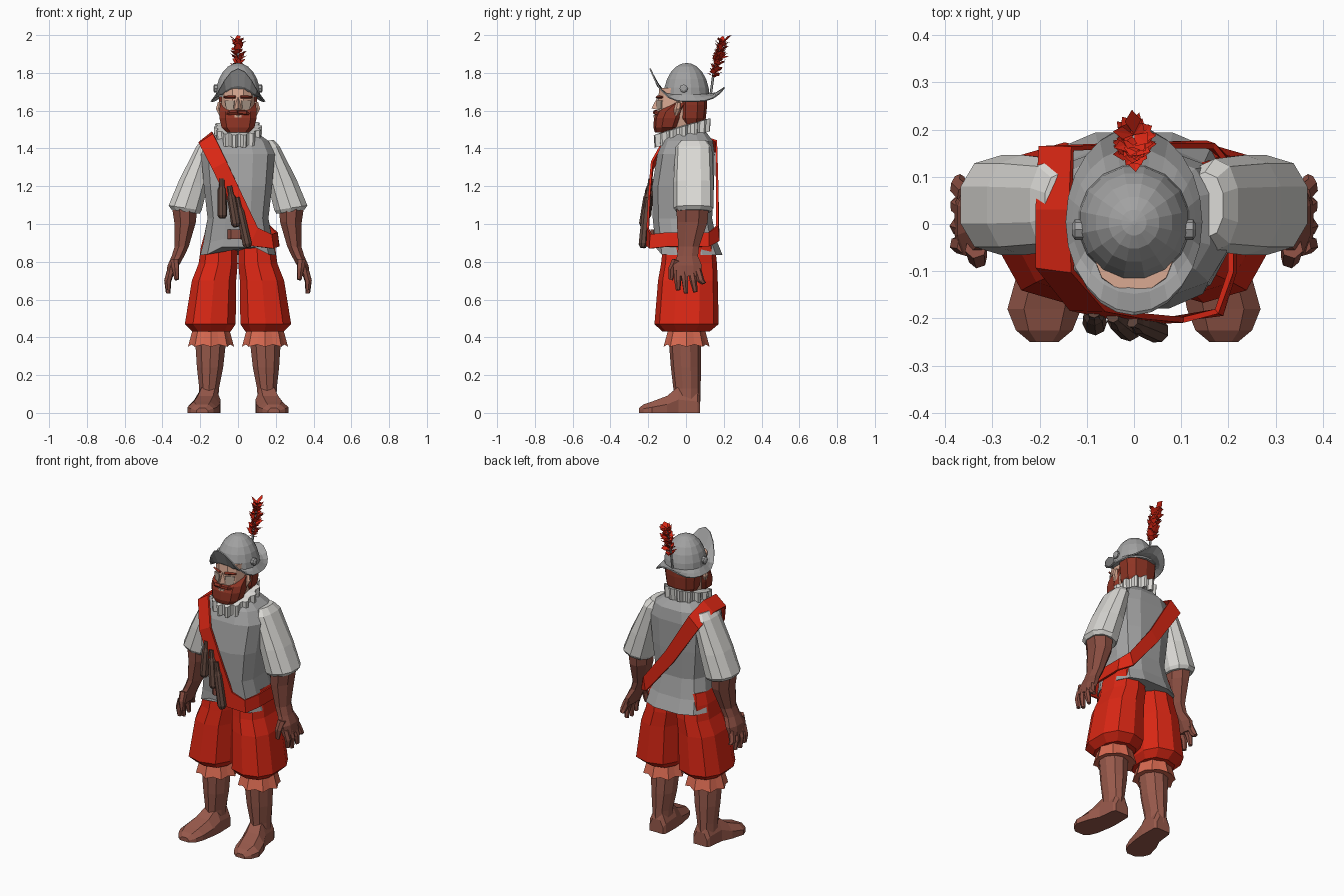
import bpy, bmesh, math, random
from mathutils import Vector

random.seed(4)


def mat(name, *rgb):
    m = bpy.data.materials.new(name)
    m.diffuse_color = (*rgb, 1)
    return m


RED = mat("red cloth", 0.70, 0.02, 0.007)
STEEL = mat("steel", 0.36, 0.36, 0.36)
WHITE = mat("linen", 0.70, 0.69, 0.66)
LEATHER = mat("boot leather", 0.31, 0.10, 0.07)
GLOVE = mat("glove leather", 0.25, 0.075, 0.053)
SALMON = mat("salmon cloth", 0.68, 0.14, 0.08)
SKIN = mat("skin", 0.70, 0.40, 0.29)
HAIR = mat("auburn hair", 0.27, 0.035, 0.018)
WOOD = mat("dark wood", 0.115, 0.06, 0.045)
EYE = mat("eye tan", 0.46, 0.36, 0.29)


def mesh(name, verts, faces, material, thick=0):
    bm = bmesh.new()
    vs = [bm.verts.new(v) for v in verts]
    for f in faces:
        bm.faces.new([vs[i] for i in f])
    bmesh.ops.recalc_face_normals(bm, faces=bm.faces[:])
    me = bpy.data.meshes.new(name)
    bm.to_mesh(me)
    bm.free()
    me.materials.append(material)
    ob = bpy.data.objects.new(name, me)
    bpy.context.collection.objects.link(ob)
    if thick:
        mod = ob.modifiers.new("thickness", "SOLIDIFY")
        mod.thickness = thick
        mod.offset = 0
    return ob


def skin(name, rings, material, caps=True, thick=0):
    """Bridge a list of equal closed rings."""
    n = len(rings[0])
    verts = [p for r in rings for p in r]
    faces = [(k * n + i, k * n + (i + 1) % n, (k + 1) * n + (i + 1) % n, (k + 1) * n + i)
             for k in range(len(rings) - 1) for i in range(n)]
    if caps:
        faces += [tuple(range(n)), tuple(range(len(verts) - n, len(verts)))]
    return mesh(name, verts, faces, material, thick)


def ring(cx, cy, z, rx, ry, n=10, box=1.0, tilt=0.0):
    pts = []
    for i in range(n):
        a = 2 * math.pi * (i + 0.5) / n
        c, s = math.cos(a), math.sin(a)
        x = rx * math.copysign(abs(c) ** box, c)
        y = ry * math.copysign(abs(s) ** box, s)
        pts.append((cx + x, cy + y, z + tilt * x))
    return pts


def loft(name, rows, material, side=1, n=10, box=1.0, tilt=0.0):
    return skin(name, [ring(side * r[0], *r[1:], n=n, box=box, tilt=tilt * side) for r in rows], material)


def rod(name, points, radii, material, n=6):
    """Tapered tube through points."""
    pts = [Vector(p) for p in points]
    q = (pts[-1] - pts[0]).to_track_quat('Z', 'Y')
    rings = [[p + q @ Vector((r * math.cos(2 * math.pi * i / n), r * math.sin(2 * math.pi * i / n), 0))
              for i in range(n)] for p, r in zip(pts, radii)]
    return skin(name, rings, material)


for s, tag in ((-1, "right"), (1, "left")):
    # Boots: shaft, then foot swept along y
    loft(tag + "_boot_shaft", [(.155, .005, .04, .052, .07), (.153, .005, .13, .055, .072),
                               (.148, 0, .24, .073, .08), (.145, -.005, .37, .085, .085)], LEATHER, s)
    section = ((-1, 0), (1, 0), (1, .5), (.55, 1), (-.55, 1), (-1, .5))
    foot = ((.075, .15, .045, .08), (.06, .15, .055, .12), (-.04, .155, .062, .14),
            (-.10, .172, .074, .09), (-.18, .19, .078, .06), (-.225, .19, .06, .045), (-.25, .19, .03, .025))
    skin(tag + "_foot", [[(s * cx + u * w, y, v * h) for u, v in section] for y, cx, w, h in foot], LEATHER)
    # Pleated knee cuff
    skin(tag + "_knee_cuff", [[(s * .143 + r * math.cos(a), .003 + r * math.sin(a), z + .012 * (i % 2) * (z < .4))
                               for i in range(16) for a in [math.pi * i / 8]
                               for r in [r0 - .012 * (i % 2)]]
                              for z, r0 in ((.35, .122), (.46, .092))], SALMON)
    # Breeches
    loft(tag + "_breeches_leg", [(.14, 0, .43, .105, .125), (.147, .003, .47, .14, .17),
                                 (.127, .01, .70, .122, .158), (.105, .016, .79, .108, .148),
                                 (.10, .016, .88, .10, .138), (.095, .016, .95, .085, .125)],
         RED, s, box=.8)
    # Sleeve and forearm glove
    loft(tag + "_sleeve", [(.15, .04, 1.44, .04, .07), (.17, .04, 1.405, .052, .098),
                           (.235, .04, 1.22, .08, .106), (.28, .04, 1.085, .091, .106),
                           (.278, .04, 1.065, .078, .092)], WHITE, s, box=.85, tilt=.15)
    loft(tag + "_glove", [(.283, .035, 1.09, .072, .092), (.28, .033, 1.01, .062, .088),
                          (.298, .014, .88, .04, .06), (.318, .008, .83, .036, .06),
                          (.343, .008, .78, .033, .082), (.36, .008, .725, .022, .078)], GLOVE, s, n=8)
    # Fingers: base y, tip y, tip z
    for i, (y0, y1, z1) in enumerate(((-.045, -.042, .65), (-.01, 0, .633), (.028, .05, .64), (.062, .095, .685))):
        rod(f"{tag}_finger_{i}", [(s * .355, y0, .755), (s * .372, (y0 + y1) / 2, .70), (s * .37, y1, z1)],
            (.021, .019, .012), GLOVE)
    rod(tag + "_thumb", [(s * .335, -.05, .81), (s * .33, -.075, .76), (s * .325, -.08, .705)],
        (.024, .02, .012), GLOVE)
    # Face details
    mesh(tag + "_eye", [(s * x, y, z) for x, y, z in ((.018, -.153, 1.655), (.068, -.128, 1.655),
                                                      (.062, -.131, 1.61), (.024, -.153, 1.605))],
         [(0, 1, 2, 3)], EYE, .006)
    rod(tag + "_eyebrow", [(s * .015, -.153, 1.672), (s * .075, -.125, 1.672)], (.009, .006), HAIR, 4)
    rod(tag + "_moustache", [(0, -.165, 1.592), (s * .04, -.158, 1.59), (s * .07, -.13, 1.575)],
        (.012, .013, .005), HAIR, 5)
    rod(tag + "_ear", [(s * .09, -.055, 1.575), (s * .1, -.045, 1.61), (s * .095, -.04, 1.645)],
        (.01, .018, .012), SKIN)
    rod(tag + "_helmet_rivet", [(s * .10, -.012, 1.717), (s * .125, -.012, 1.717), (s * .131, -.012, 1.717)],
        (.022, .022, .012), STEEL, 8)

# Cuirass: z, half width, front y, back y; hem rises at front centre
rows = [(.835, .205, -.168, .198), (.90, .188, -.168, .165), (1.03, .165, -.18, .142), (1.2, .185, -.183, .152),
        (1.37, .2, -.155, .156), (1.44, .165, -.125, .145), (1.485, .10, -.09, .11)]
rings = [ring(0, (f + b) / 2, z, w, (b - f) / 2, n=12, box=.68) for z, w, f, b in rows]
for k, rise in ((0, .085), (1, .035)):
    rings[k] = [(x, y, z + rise * max(0, 1 - abs(x) / .17) if y < 0 else z + .015 * k) for x, y, z in rings[k]]
skin("cuirass", rings, STEEL)
loft("belt_pouch", [(-.012, -.15, .92, .045, .04), (-.012, -.15, .97, .045, .04)], GLOVE, n=8, box=.6)

# Sash: pairs of lower and upper edge points around the body
edges = [((-.205, .03, 1.43), (-.135, .03, 1.485)), ((-.205, -.09, 1.425), (-.13, -.10, 1.475)),
         ((-.135, -.178, 1.29), (-.06, -.18, 1.33)), ((-.055, -.195, 1.12), (.02, -.195, 1.16)),
         ((.06, -.205, .885), (.105, -.203, .98)), ((.185, -.19, .87), (.175, -.185, .945)),
         ((.212, -.10, .88), (.205, -.10, .955)), ((.215, .12, .88), (.205, .12, .955)),
         ((.15, .172, .91), (.17, .165, .99)), ((-.03, .166, 1.13), (.02, .166, 1.19)),
         ((-.20, .16, 1.38), (-.13, .16, 1.44))]
m = len(edges)
mesh("sash", [p for e in edges for p in e],
     [(2 * i, 2 * i + 1, (2 * i + 3) % (2 * m), (2 * i + 2) % (2 * m)) for i in range(m)], RED, .012)

# Powder flasks hanging from the sash
for i, (a, b) in enumerate((((-.085, -.185, 1.24), (-.083, -.212, 1.03)),
                            ((-.045, -.195, 1.20), (-.008, -.225, .985)),
                            ((-.005, -.205, 1.14), (.053, -.228, .875)))):
    a, b = Vector(a), Vector(b)
    rod(f"flask_{i}", [a, a.lerp(b, .2), a.lerp(b, .28), a.lerp(b, .93), b], (.014, .015, .023, .026, .016), WOOD, 8)

# Tilted pleated ruff
N = 56
skin("ruff", [[(f * .128 * math.cos(a), -.02 + f * .152 * math.sin(a), z + .3 * f * .152 * math.sin(a))
               for i in range(N) for a in [2 * math.pi * i / N]
               for f in [(1.0 if i % 4 < 2 else .87) * g]]
              for z, g in ((1.475, .6), (1.447, .97), (1.515, 1.0), (1.52, .6))], WHITE)

# Head, nose, beard and hair
loft("head", [(0, -.03, 1.50, .07, .09), (0, -.03, 1.57, .085, .125), (0, -.03, 1.62, .09, .125),
              (0, -.02, 1.72, .092, .125)], SKIN, n=12, box=.85)
mesh("nose", [(0, -.15, 1.675), (-.022, -.15, 1.605), (.022, -.15, 1.605), (0, -.182, 1.612)],
     [(0, 1, 3), (0, 3, 2), (1, 2, 3), (0, 2, 1)], SKIN)
loft("beard", [(0, -.115, 1.485, .06, .05), (0, -.10, 1.51, .09, .072), (0, -.088, 1.56, .102, .082),
               (0, -.075, 1.595, .102, .08), (0, -.03, 1.64, .099, .06)], HAIR, n=10, box=.8)
loft("lower_lip", [(0, -.158, 1.565, .02, .014), (0, -.158, 1.576, .022, .014)], SKIN, n=6)
loft("hair", [(0, .03, 1.52, .075, .055), (0, .027, 1.56, .097, .078), (0, .03, 1.63, .105, .082),
              (0, .025, 1.69, .105, .088)], HAIR, n=10, box=.8)

# Helmet dome
loft("helmet_dome", [(0, .003, 1.672 + .18 * math.sin(t), .119 * math.cos(t) + .002, .122 * math.cos(t) + .002)
                     for t in [math.radians(d) for d in (0, 16, 32, 48, 64, 78, 89)]], STEEL, n=16)
# Brim sweeping up at front and back
brim = []
for t in (0, .5, 1):
    row = []
    for i in range(24):
        a = 2 * math.pi * i / 24
        c, s = math.cos(a), math.sin(a)
        lift = .175 * max(0, -s) ** 3 + .075 * max(0, s) ** 4
        row.append(((.115 + .027 * t) * c, .004 + (.116 + (.084 if s > 0 else .078) * t) * s,
                    1.685 - .037 * t + lift * t ** 1.4))
    brim.append(row)
skin("helmet_brim", brim, STEEL, caps=False, thick=.007)

# Plume: quill with feather barbs
rod("plume_quill", [(0, .13, 1.68), (0, .145, 1.79), (.0, .185, 1.96)], (.007, .007, .004), STEEL, 5)
verts, faces = [], []
for i in range(75):
    t = i / 74
    base = Vector((0, .145 + .045 * t, 1.775 + .185 * t))
    a = i * 2.4
    out = Vector((math.cos(a), math.sin(a), 0))
    reach = random.uniform(.025, .05)
    tip = base + out * reach + Vector((0, .008, random.uniform(.01, .05)))
    tip.z = min(tip.z, 2.0)
    mid = base.lerp(tip, .55)
    wide = Vector((-out.y, out.x, random.uniform(-.5, .5))) * random.uniform(.012, .02)
    k = len(verts)
    verts += [base, mid + wide, tip, mid - wide + Vector((0, 0, .006))]
    faces += [(k, k + 1, k + 2), (k, k + 2, k + 3)]
verts[-2].z = 2.0
mesh("plume", verts, faces, RED)
